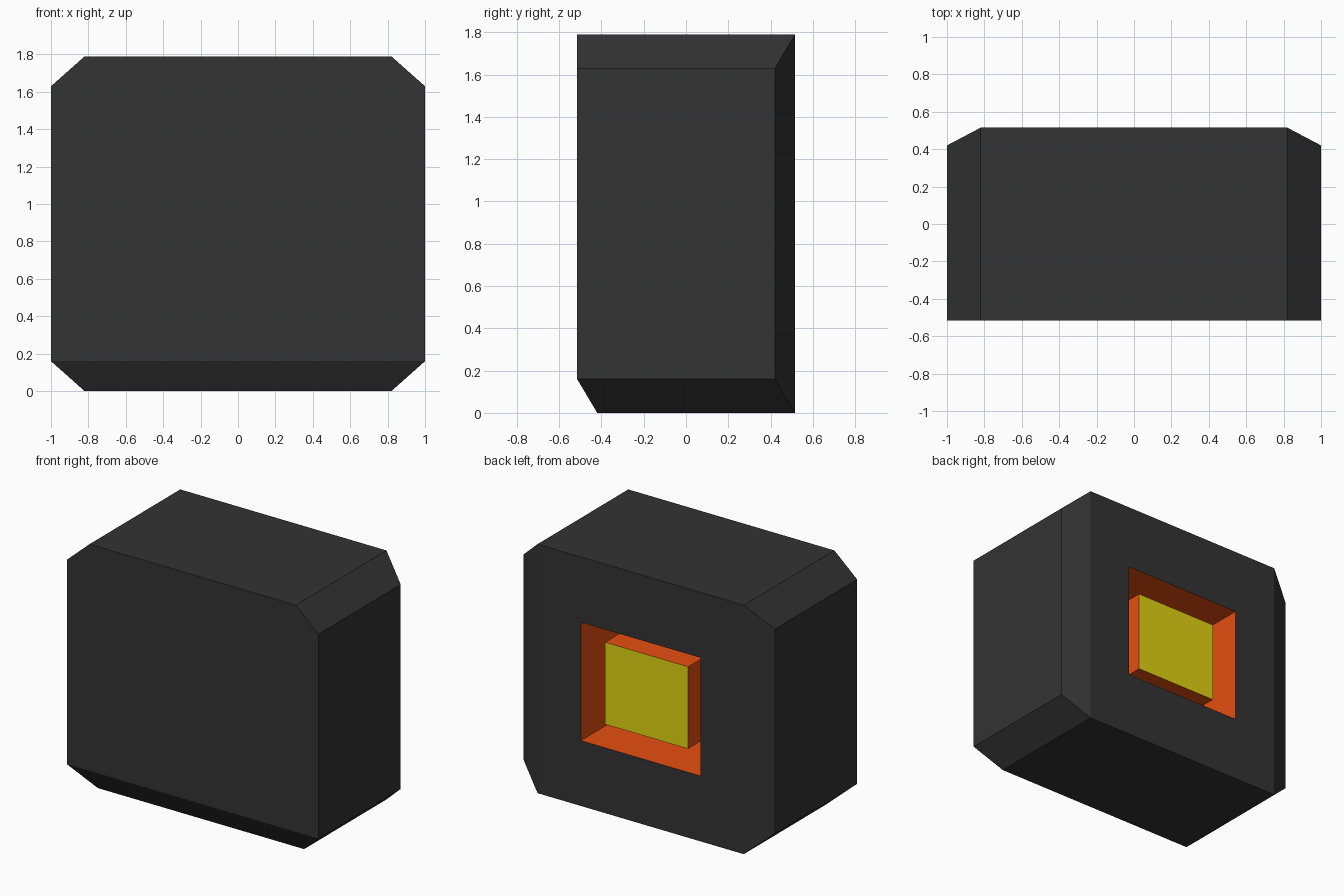
import bpy
import bmesh
from math import copysign, radians

if "Cube" in bpy.data.objects:
    bpy.data.objects.remove(bpy.data.objects["Cube"], do_unlink=True)

HEIGHT = 1.79
MID = HEIGHT / 2
DEPTH = 0.515          # half depth of the casing
CHAMFER_Y = 0.42
CHAMFER_Z = 0.16


def material(name, colour):
    mat = bpy.data.materials.new(name)
    mat.use_nodes = True
    mat.diffuse_color = (*colour, 1)
    mat.node_tree.nodes["Principled BSDF"].inputs["Base Color"].default_value = (*colour, 1)
    return mat


DARK, ORANGE, YELLOW = range(3)
materials = [
    material("dark_grey", (0.033, 0.033, 0.033)),
    material("orange", (0.88, 0.085, 0.006)),
    material("yellow", (0.76, 0.65, 0.006)),
]

bm = bmesh.new()

# Casing: chamfered block, with end panels at x = +-1 smaller than the middle
for side in (-1, 1):
    for z in (CHAMFER_Z, HEIGHT - CHAMFER_Z):
        for y in (-DEPTH, CHAMFER_Y):
            bm.verts.new((side, y, z))
    for y, z in ((DEPTH, 0), (DEPTH, HEIGHT), (-DEPTH, HEIGHT), (-CHAMFER_Y, 0)):
        bm.verts.new((side * 0.82, y, z))
bmesh.ops.convex_hull(bm, input=bm.verts[:])
bmesh.ops.dissolve_limit(bm, angle_limit=radians(1), verts=bm.verts[:], edges=bm.edges[:])
bmesh.ops.recalc_face_normals(bm, faces=bm.faces[:])


def step(face, half_x, half_z, y, index):
    """Extrude a back-facing panel to a new size and depth, colouring its rim."""
    new = bmesh.ops.extrude_discrete_faces(bm, faces=[face])["faces"][0]
    for v in new.verts:
        v.co = (copysign(half_x, v.co.x), y, MID + copysign(half_z, v.co.z - MID))
    for edge in new.edges:
        for rim in edge.link_faces:
            if rim is not new:
                rim.material_index = index
    return new


# Back recess with a raised block inside it
panel = max(bm.faces, key=lambda f: f.calc_center_median().y)
panel = step(panel, 0.475, 0.425, DEPTH, DARK)       # frame around the opening
panel = step(panel, 0.475, 0.425, 0.05, ORANGE)      # recess walls
panel = step(panel, 0.33, 0.295, 0.05, ORANGE)       # recess floor
panel = step(panel, 0.33, 0.295, 0.447, ORANGE)      # block sides
panel.material_index = YELLOW                        # block face

mesh = bpy.data.meshes.new("casing")
bm.normal_update()
bm.to_mesh(mesh)
bm.free()
for mat in materials:
    mesh.materials.append(mat)
casing = bpy.data.objects.new("casing", mesh)
bpy.context.collection.objects.link(casing)
